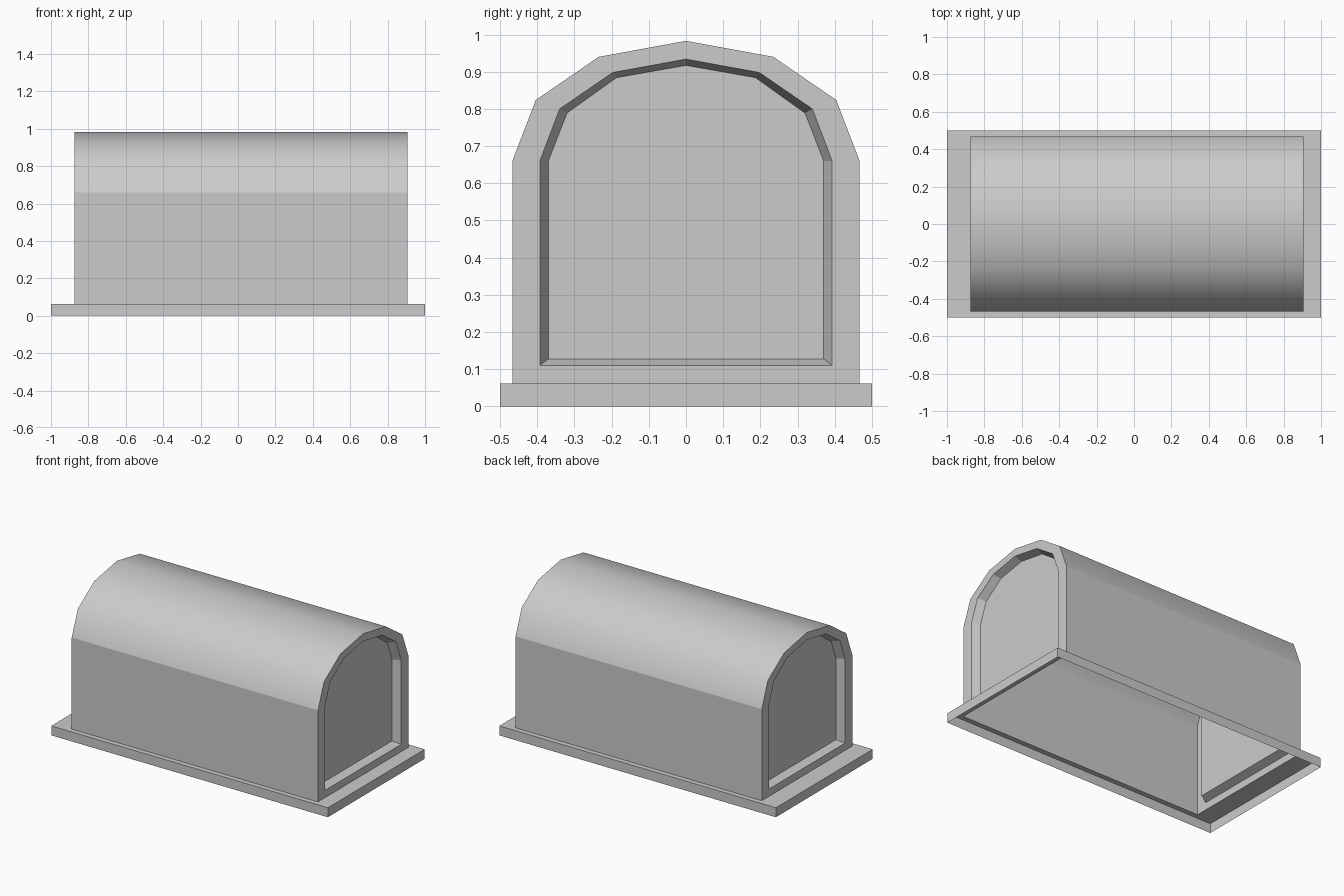
import bpy
import bmesh

if "Cube" in bpy.data.objects:
    bpy.data.objects.remove(bpy.data.objects["Cube"], do_unlink=True)

X_MIN, X_MAX = -0.875, 0.905      # ends of the vaulted cover
FLANGE_Z = 0.062
RECESS = 0.05

grey = bpy.data.materials.new("plain_grey")
grey.use_nodes = True
grey.diffuse_color = (0.6, 0.6, 0.6, 1)
grey.node_tree.nodes["Principled BSDF"].inputs["Base Color"].default_value = (0.6, 0.6, 0.6, 1)


def arch(half):
    """Mirror a half outline (foot to peak) into a full arch."""
    return half + [(-y, z) for y, z in reversed(half[:-1])]


OUTER = arch([(0.467, FLANGE_Z), (0.467, 0.66), (0.404, 0.824), (0.235, 0.94), (0, 0.983)])
FRAME = arch([(0.393, 0.11), (0.393, 0.66), (0.34, 0.8), (0.197, 0.898), (0, 0.934)])
PANEL = arch([(0.37, 0.128), (0.37, 0.66), (0.32, 0.789), (0.187, 0.884), (0, 0.917)])


def ring(bm, outline, x):
    return [bm.verts.new((x, y, z)) for y, z in outline]


def bridge(bm, a, b, closed=True):
    n = len(a)
    return [bm.faces.new((a[i], a[(i + 1) % n], b[(i + 1) % n], b[i]))
            for i in range(n if closed else n - 1)]


def finish(bm, name):
    mesh = bpy.data.meshes.new(name)
    bm.to_mesh(mesh)
    bm.free()
    mesh.materials.append(grey)
    obj = bpy.data.objects.new(name, mesh)
    bpy.context.collection.objects.link(obj)
    return obj


# Vaulted cover: open underneath, with a recessed panel in each end
bm = bmesh.new()
ends = []
for x, inward in ((X_MIN, 1), (X_MAX, -1)):
    outer = ring(bm, OUTER, x)
    frame = ring(bm, FRAME, x)
    panel = ring(bm, PANEL, x + inward * RECESS)
    faces = bridge(bm, outer, frame) + bridge(bm, frame, panel)
    faces.append(bm.faces.new(panel))
    if inward > 0:
        bmesh.ops.reverse_faces(bm, faces=faces)
    ends.append(outer)
skin = bridge(bm, ends[1], ends[0], closed=False)
for face in skin[1:-1]:           # rounded roof is smooth, walls stay flat
    face.smooth = True
bm.normal_update()
for face in skin:                 # keep the skin facing outwards
    c = face.calc_center_median()
    if face.normal.y * c.y + face.normal.z * (c.z - 0.5) < 0:
        face.normal_flip()
for edge in bm.edges:
    if len({f.smooth for f in edge.link_faces}) > 1:
        edge.smooth = False
finish(bm, "vaulted_cover")

# Base flange: hollow rim with an opening under the cover
bm = bmesh.new()


def rectangle(x0, x1, y, z):
    return [bm.verts.new(p) for p in ((x0, -y, z), (x1, -y, z), (x1, y, z), (x0, y, z))]


foot = rectangle(-1, 1, 0.5, 0)
rim = rectangle(-1, 1, 0.5, FLANGE_Z)
opening = rectangle(X_MIN, X_MAX, 0.467, FLANGE_Z)
bridge(bm, foot, rim)
bridge(bm, rim, opening)
finish(bm, "base_flange")
